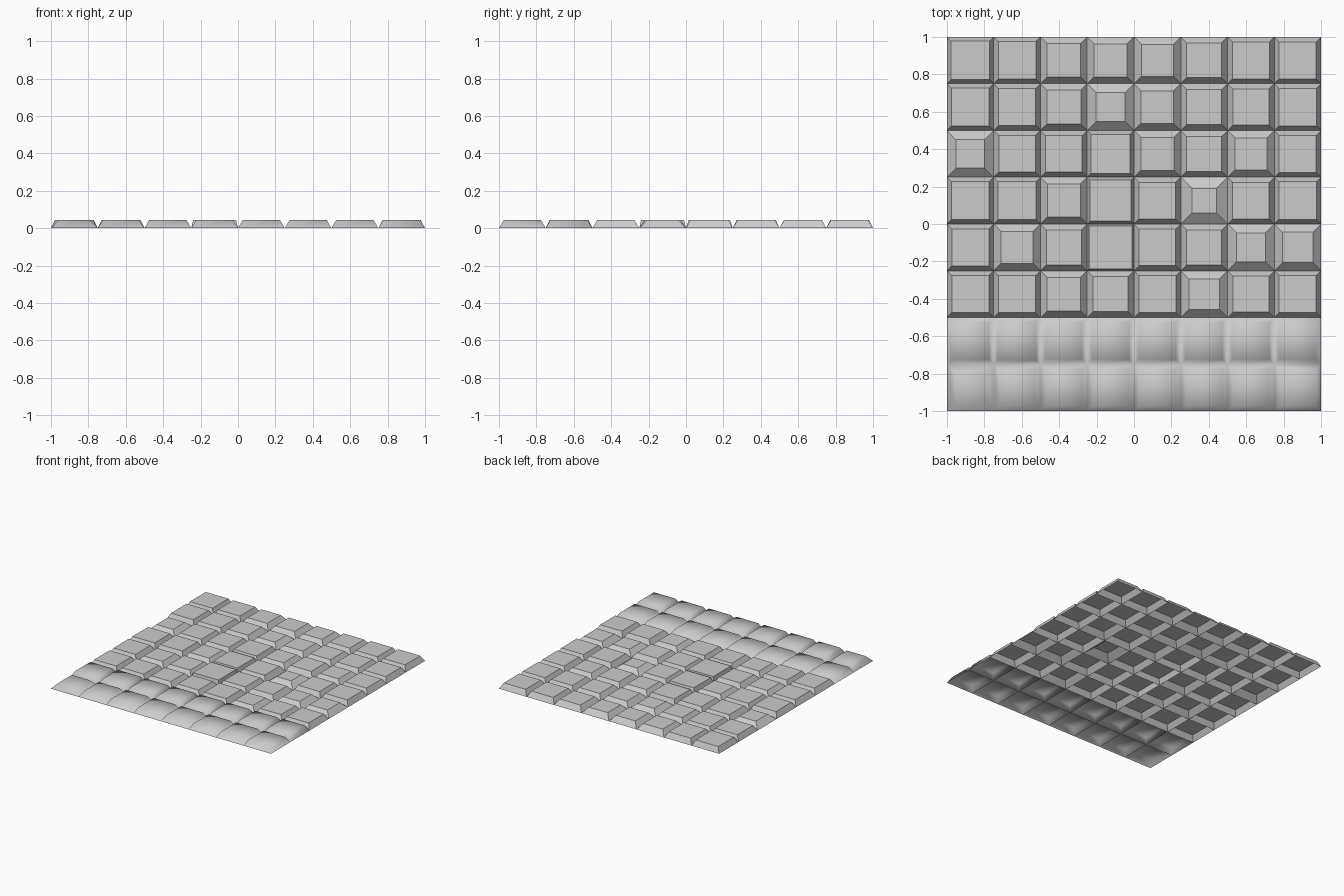
import bpy, bmesh
from mathutils import Vector

if "Cube" in bpy.data.objects:
    bpy.data.objects.remove(bpy.data.objects["Cube"])

TILE = 0.25
HEIGHT = 0.045
# Bevel width of each tile in thousandths, back row first
INSETS = [
    [22, 25, 36, 37, 39, 32, 26, 26],
    [24, 26, 34, 48, 38, 32, 29, 25],
    [49, 27, 27, 21, 37, 31, 40, 26],
    [24, 24, 37, 15, 27, 59, 27, 24],
    [26, 40, 32, 10, 27, 32, 48, 43],
    [26, 26, 35, 31, 26, 43, 29, 26],
    [25, 22, 28, 26, 26, 26, 26, 26],
    [43, 30, 26, 26, 26, 26, 26, 26],
]


def tile_sheet(name, first_row, rows, smooth):
    """Open sheet of square tiles, each inset and raised."""
    bm = bmesh.new()
    y_back = 1 - first_row * TILE
    grid = [[bm.verts.new((-1 + c * TILE, y_back - r * TILE, 0))
             for c in range(9)] for r in range(rows + 1)]
    for r in range(rows):
        for c in range(8):
            base = [grid[r + 1][c], grid[r + 1][c + 1], grid[r][c + 1], grid[r][c]]
            mid = sum((v.co for v in base), Vector()) / 4
            scale = 1 - 2 * INSETS[first_row + r][c] / 1000 / TILE
            top = [bm.verts.new(mid + (v.co - mid) * scale + Vector((0, 0, HEIGHT)))
                   for v in base]
            bm.faces.new(top)
            for i in range(4):
                j = (i + 1) % 4
                bm.faces.new((base[i], base[j], top[j], top[i]))
    for f in bm.faces:
        f.smooth = smooth
    mesh = bpy.data.meshes.new(name)
    bm.to_mesh(mesh)
    bm.free()
    obj = bpy.data.objects.new(name, mesh)
    bpy.context.collection.objects.link(obj)


# Six crisp rows at the back, two soft-shaded rows at the front
tile_sheet("flat_tiles", 0, 6, False)
tile_sheet("soft_tiles", 6, 2, True)
